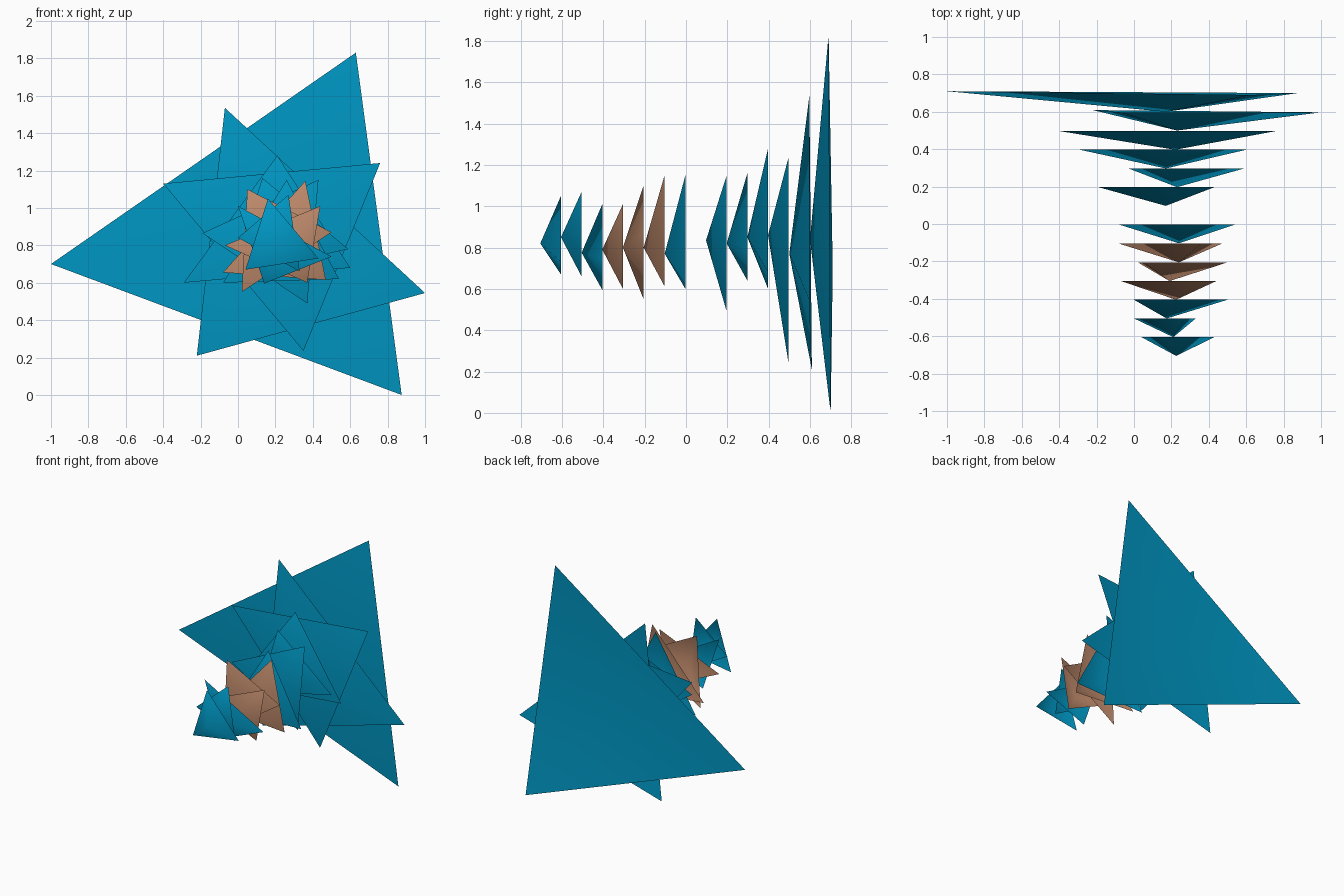
import bpy
import bmesh
import math

if "Cube" in bpy.data.objects:
    bpy.data.objects.remove(bpy.data.objects["Cube"])


def material(name, color):
    m = bpy.data.materials.new(name)
    m.diffuse_color = color
    m.use_nodes = True
    m.node_tree.nodes["Principled BSDF"].inputs["Base Color"].default_value = m.diffuse_color
    return m


BLUE = material("blue", (0.0, 0.31, 0.55, 1))
BROWN = material("brown", (0.53, 0.26, 0.15, 1))
DEPTH = 0.1


def spike(name, y, tip, corners, mat, tilt=(0, 0, 0)):
    """Open-backed three-sided cone: rim near y, smooth sides, tip forward."""
    bm = bmesh.new()
    base = [bm.verts.new((x, y + t, z)) for (x, z), t in zip(corners, tilt)]
    top = bm.verts.new((tip[0], y - DEPTH, tip[1]))
    for i in range(3):
        # corners run counter-clockwise seen from the front
        f = bm.faces.new((base[i], base[(i + 1) % 3], top))
        f.smooth = True
    for e in bm.edges:
        e.smooth = e.is_boundary or e.calc_face_angle() < math.radians(85)
    me = bpy.data.meshes.new(name)
    bm.to_mesh(me)
    bm.free()
    me.materials.append(mat)
    bpy.context.collection.objects.link(bpy.data.objects.new(name, me))


# each row: tip (x, z), then three rim corners (x, z)
# small nose spikes
nose = [
    ((0.225, 0.82), (0.04, 0.67), (0.43, 0.73), (0.16, 1.05)),
    ((0.21, 0.85), (0.00, 0.84), (0.33, 0.66), (0.27, 1.07)),
    ((0.175, 0.775), (0.14, 0.595), (0.50, 0.74), (0.00, 1.01)),
]
# brown band
band = [
    ((0.225, 0.79), (-0.07, 0.80), (0.37, 0.60), (0.44, 1.01)),
    ((0.19, 0.80), (0.02, 0.55), (0.50, 0.87), (0.05, 1.10)),
    ((0.24, 0.80), (-0.08, 0.655), (0.47, 0.615), (0.36, 1.145)),
]
# single spike in front of the gap
middle = [((0.24, 0.77), (-0.08, 0.60), (0.54, 0.62), (0.26, 1.15))]
# growing tail spikes
tail = [
    ((0.17, 0.835), (-0.19, 0.865), (0.37, 0.49), (0.43, 1.15)),
    ((0.23, 0.82), (-0.03, 0.64), (0.59, 0.78), (0.13, 1.16)),
    ((0.17, 0.85), (-0.29, 0.60), (0.60, 0.68), (0.21, 1.28)),
    ((0.22, 0.86), (-0.40, 1.13), (0.35, 0.235), (0.76, 1.24)),
]

groups = [("nose_spike", -0.605, nose, BLUE), ("band_spike", -0.305, band, BROWN),
          ("middle_spike", -0.003, middle, BLUE), ("tail_spike", 0.197, tail, BLUE)]
for name, y0, rows, mat in groups:
    for i, (tip, *corners) in enumerate(rows):
        spike(f"{name}_{i + 1}", y0 + i * DEPTH, tip, corners, mat)

# two large, slightly tilted end plates
spike("inner_end_spike", 0.6, (0.23, 0.77),
      ((-0.22, 0.21), (1.0, 0.545), (-0.07, 1.535)), BLUE, (0.009, -0.003, -0.003))
spike("outer_end_spike", 0.7, (0.17, 0.84),
      ((-1.0, 0.70), (0.875, 0.0), (0.63, 1.83)), BLUE, (0.01, 0.0, -0.01))
